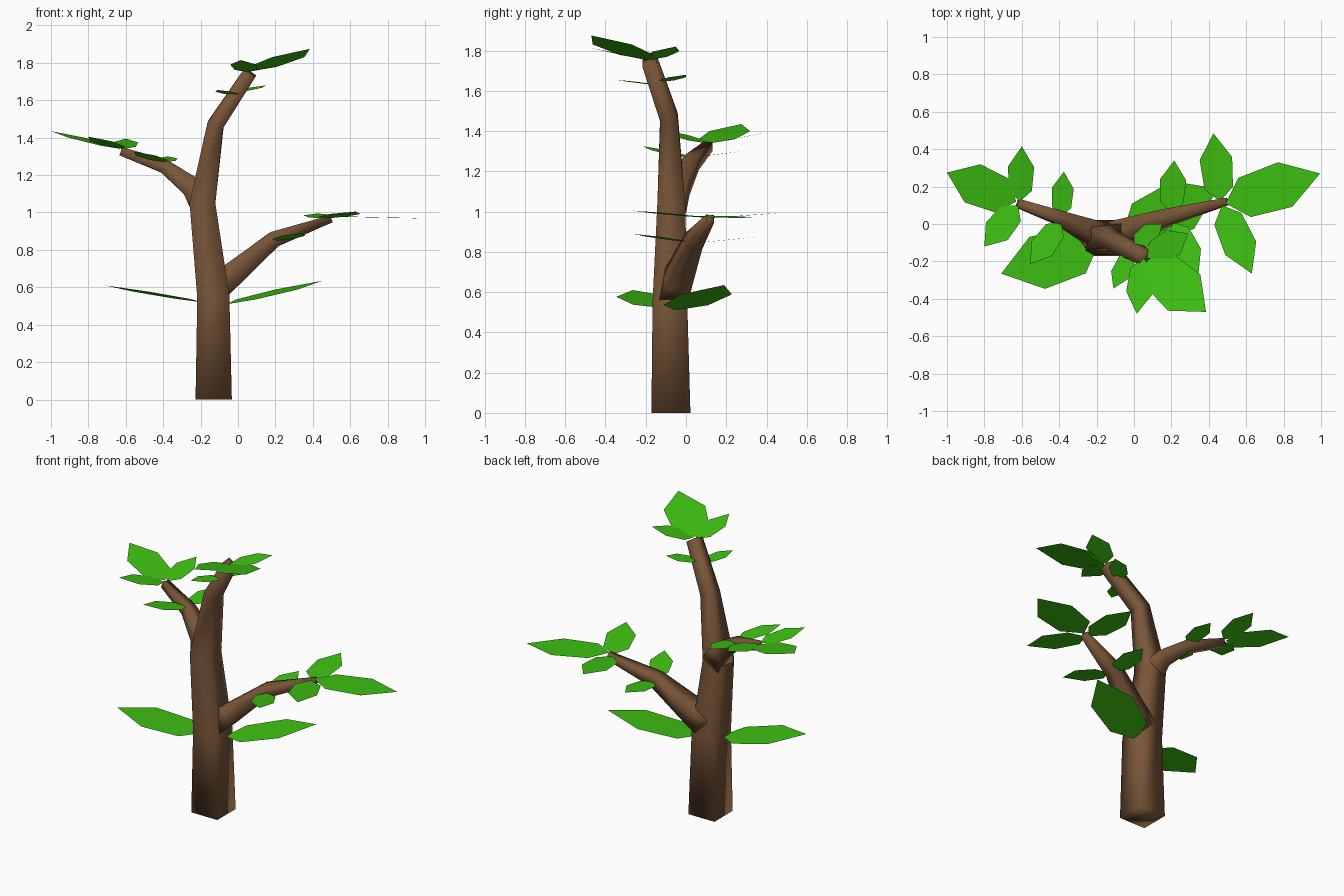
import bpy, bmesh
from mathutils import Vector


def material(name, color):
    m = bpy.data.materials.new(name)
    m.diffuse_color = (*color, 1)
    return m


BARK = material("bark brown", (0.19, 0.092, 0.04))
GREEN = material("leaf green", (0.048, 0.53, 0.006))


def finish(name, bm, mat):
    me = bpy.data.meshes.new(name)
    bm.to_mesh(me)
    bm.free()
    me.materials.append(mat)
    ob = bpy.data.objects.new(name, me)
    bpy.context.collection.objects.link(ob)
    return ob


def limb(name, path):
    """Tapered four-sided tube; path = (x, y, z, half width)."""
    bm = bmesh.new()
    pts = [Vector(p[:3]) for p in path]
    rings = []
    for i, c in enumerate(pts):
        a = (c - pts[i - 1]).normalized() if i else Vector()
        b = (pts[i + 1] - c).normalized() if i < len(pts) - 1 else Vector()
        d = (a + b).normalized()
        if c.z == 0:
            d = Vector((0, 0, 1))
        u = Vector((0, 1, 0)).cross(d).normalized()
        v = d.cross(u)
        h = path[i][3]
        rings.append([bm.verts.new(c + u * h * s + v * h * t)
                      for s, t in ((1, 1), (-1, 1), (-1, -1), (1, -1))])
    for r, q in zip(rings, rings[1:]):
        for k in range(4):
            n = (k + 1) % 4
            bm.faces.new((r[k], r[n], q[n], q[k]))
    bm.faces.new(rings[0][::-1])
    bm.faces.new(rings[-1])
    bmesh.ops.recalc_face_normals(bm, faces=bm.faces)
    for f in bm.faces:
        f.smooth = True
    return finish(name, bm, BARK)


def leaf(name, base, tip, w):
    """Flat six-sided leaf facing up, half width w."""
    bm = bmesh.new()
    base, tip = Vector(base), Vector(tip)
    axis = tip - base
    side = Vector((0, 0, 1)).cross(axis).normalized() * w
    shape = ((0, 0), (0.2, -0.88), (0.63, -1), (1, 0), (0.63, 1), (0.2, 0.88))
    bm.faces.new([bm.verts.new(base + axis * t + side * s) for t, s in shape])
    return finish(name, bm, GREEN)


# trunk and two branches
limb("trunk", [(-0.13, -0.075, 0, 0.097), (-0.132, -0.08, 0.55, 0.086),
               (-0.19, -0.073, 1.05, 0.069), (-0.12, -0.085, 1.47, 0.044),
               (0.062, -0.18, 1.745, 0.037)])
limb("right_branch", [(-0.11, -0.065, 0.6, 0.07), (-0.04, -0.04, 0.66, 0.065),
                      (0.19, 0.04, 0.855, 0.042), (0.495, 0.12, 0.965, 0.02)])
limb("left_branch", [(-0.19, -0.065, 1.05, 0.069), (-0.24, -0.035, 1.13, 0.055),
                     (-0.39, 0.03, 1.245, 0.036), (-0.62, 0.11, 1.325, 0.023)])

# leaves grouped by the limb they grow from: base, tip, half width
leaves = {
    "trunk_leaf": [
        ((-0.06, -0.05, 0.51), (0.45, 0.19, 0.635), 0.14),
        ((-0.19, -0.11, 0.52), (-0.71, -0.265, 0.61), 0.145),
    ],
    "right_branch_leaf": [
        ((0.49, 0.11, 0.98), (0.995, 0.27, 0.968), 0.125),
        ((0.46, 0.12, 0.968), (0.425, 0.485, 0.995), 0.087),
        ((0.47, 0.10, 0.97), (0.63, -0.265, 1.005), 0.09),
        ((0.2, 0.06, 0.845), (0.215, 0.34, 0.873), 0.07),
        ((0.21, 0.01, 0.85), (0.345, -0.265, 0.89), 0.07),
    ],
    "left_branch_leaf": [
        ((-0.63, 0.12, 1.34), (-1.0, 0.275, 1.435), 0.11),
        ((-0.61, 0.12, 1.34), (-0.6, 0.415, 1.395), 0.07),
        ((-0.62, 0.10, 1.34), (-0.8, -0.12, 1.405), 0.075),
        ((-0.39, 0.04, 1.27), (-0.375, 0.28, 1.3), 0.058),
        ((-0.39, 0.01, 1.27), (-0.555, -0.215, 1.325), 0.067),
    ],
    "crown_leaf": [
        ((0.07, -0.19, 1.755), (0.385, -0.47, 1.875), 0.13),
        ((0.05, -0.18, 1.75), (0.015, -0.48, 1.815), 0.07),
        ((0.07, -0.18, 1.755), (0.29, -0.05, 1.82), 0.075),
        ((-0.02, -0.15, 1.63), (-0.11, -0.345, 1.655), 0.05),
        ((0.0, -0.12, 1.645), (0.15, 0.0, 1.68), 0.055),
    ],
}
for name, group in leaves.items():
    for i, spec in enumerate(group, 1):
        leaf(f"{name}_{i}", *spec)
